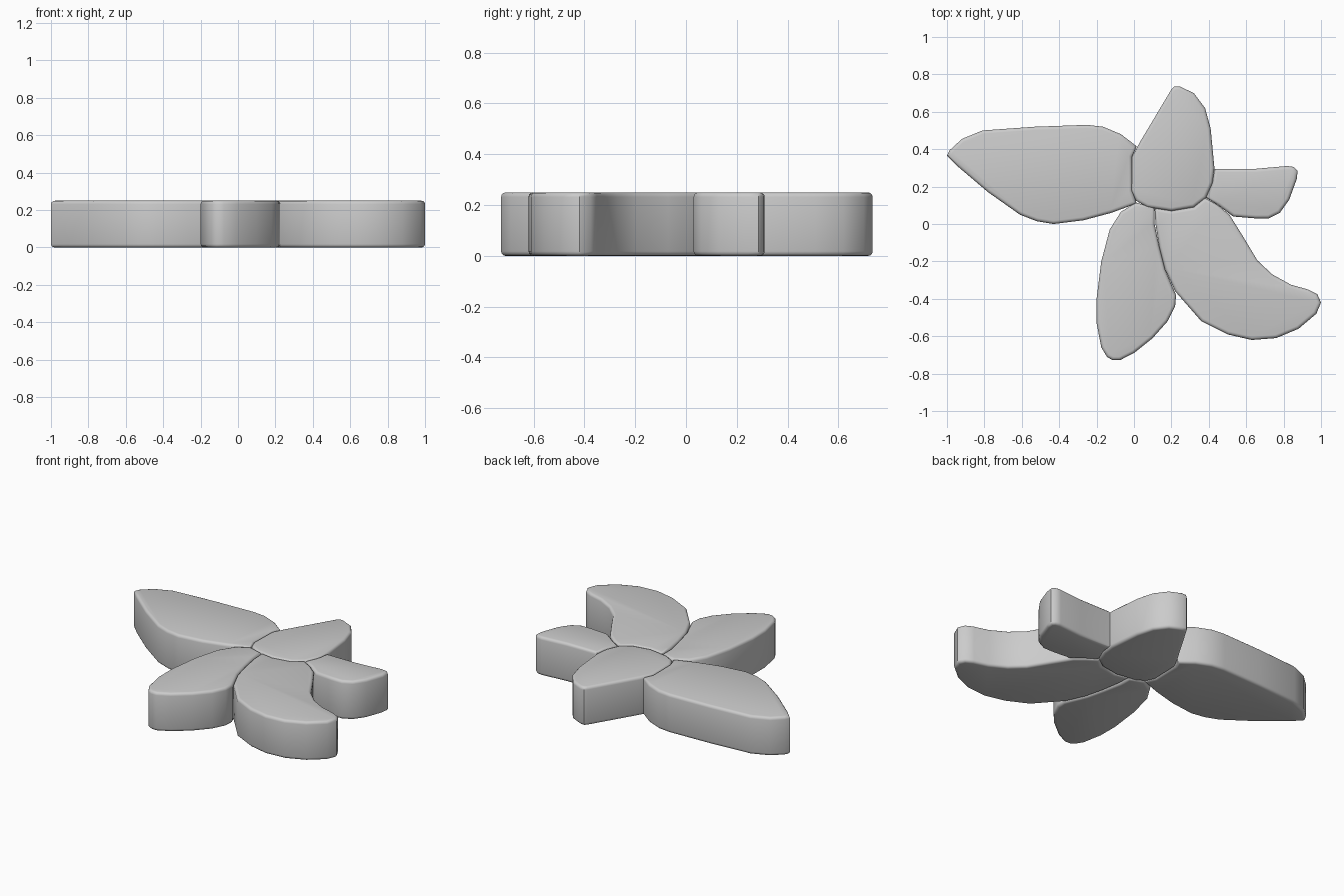
import bpy, bmesh, math

HEIGHT = 0.25


def petal(name, outline):
    """Extrude a flat outline upward and soften its rims."""
    bm = bmesh.new()
    base = bm.faces.new([bm.verts.new((x, y, 0)) for x, y in outline])
    top = bmesh.ops.extrude_face_region(bm, geom=[base], use_keep_orig=True)["geom"]
    bmesh.ops.translate(bm, vec=(0, 0, HEIGHT),
                        verts=[g for g in top if isinstance(g, bmesh.types.BMVert)])
    bmesh.ops.recalc_face_normals(bm, faces=bm.faces[:])
    rims = [e for e in bm.edges if abs(e.verts[0].co.z - e.verts[1].co.z) < 1e-4]
    bmesh.ops.bevel(bm, geom=rims, offset=0.018, segments=3, profile=0.5,
                    affect='EDGES', clamp_overlap=True)
    mesh = bpy.data.meshes.new(name)
    bm.to_mesh(mesh)
    bm.free()
    obj = bpy.data.objects.new(name, mesh)
    bpy.context.collection.objects.link(obj)
    bpy.ops.object.select_all(action='DESELECT')
    obj.select_set(True)
    bpy.context.view_layer.objects.active = obj
    bpy.ops.object.shade_smooth_by_angle(angle=math.radians(40))
    return obj


# Long pointed petal on the left
petal("left_petal", [
    (-1.0, 0.365), (-0.945, 0.31), (-0.78, 0.17), (-0.61, 0.05), (-0.52, 0.015),
    (-0.43, 0.0), (-0.27, 0.02), (-0.12, 0.06), (0.015, 0.11), (-0.01, 0.18),
    (-0.01, 0.36), (0.015, 0.415), (-0.07, 0.48), (-0.165, 0.52), (-0.25, 0.53),
    (-0.53, 0.52), (-0.81, 0.50), (-0.92, 0.455), (-0.985, 0.395)])

# Upright petal at the back, covering the centre
petal("back_petal", [
    (0.2, 0.72), (0.03, 0.435), (-0.01, 0.36), (-0.015, 0.18), (0.01, 0.125),
    (0.07, 0.09), (0.2, 0.07), (0.32, 0.09), (0.385, 0.14), (0.42, 0.22),
    (0.43, 0.3), (0.41, 0.51), (0.38, 0.62), (0.32, 0.70), (0.245, 0.735),
    (0.215, 0.735)])

# Short petal on the right
petal("right_petal", [
    (0.43, 0.295), (0.42, 0.22), (0.385, 0.14), (0.45, 0.1), (0.53, 0.04),
    (0.65, 0.03), (0.72, 0.03), (0.78, 0.06), (0.83, 0.13), (0.87, 0.24),
    (0.875, 0.285), (0.855, 0.305), (0.82, 0.31), (0.65, 0.295)])

# Large curved petal at the front right
petal("front_right_petal", [
    (0.11, 0.085), (0.115, 0.0), (0.135, -0.12), (0.165, -0.24), (0.22, -0.36),
    (0.36, -0.52), (0.5, -0.59), (0.63, -0.62), (0.76, -0.61), (0.88, -0.56),
    (0.975, -0.48), (1.0, -0.42), (0.98, -0.375), (0.93, -0.35), (0.84, -0.325),
    (0.74, -0.27), (0.66, -0.195), (0.585, -0.07), (0.51, 0.05), (0.45, 0.1),
    (0.38, 0.14), (0.32, 0.09), (0.2, 0.07)])

# Narrow petal at the front left
petal("front_left_petal", [
    (0.01, 0.115), (-0.07, 0.065), (-0.13, -0.03), (-0.175, -0.2), (-0.2, -0.4),
    (-0.2, -0.53), (-0.175, -0.66), (-0.145, -0.71), (-0.115, -0.728),
    (-0.075, -0.728), (0.0, -0.69), (0.1, -0.61), (0.18, -0.52), (0.22, -0.44),
    (0.225, -0.38), (0.165, -0.24), (0.135, -0.12), (0.11, 0.0), (0.11, 0.085)])
